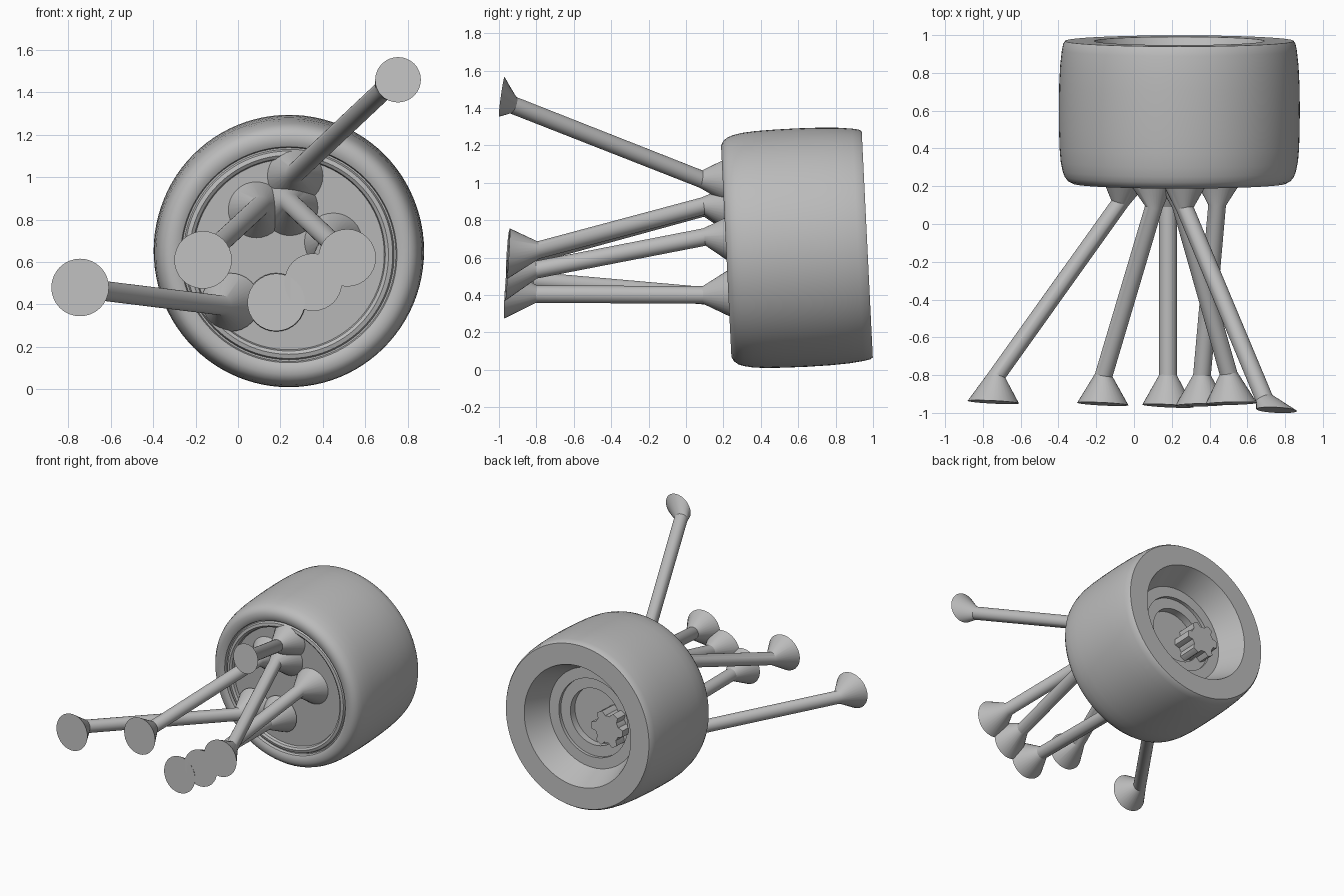
import bpy, bmesh, math
from mathutils import Vector

cube = bpy.data.objects.get("Cube")
if cube:
    bpy.data.objects.remove(cube, do_unlink=True)

grey = bpy.data.materials.new("plain_grey")
grey.use_nodes = True
grey.diffuse_color = (0.5, 0.5, 0.5, 1)
grey.node_tree.nodes["Principled BSDF"].inputs["Base Color"].default_value = (0.5, 0.5, 0.5, 1)


def loft(name, rings, sides, wave=None, angle=30):
    """Skin a row of circular rings (centre, normal, radius) and cap both ends."""
    bm = bmesh.new()
    rows = []
    for centre, normal, radius in rings:
        n = Vector(normal).normalized()
        u = n.cross(Vector((0, 0, 1))).normalized()
        v = u.cross(n)
        row = []
        for i in range(sides):
            a = math.tau * i / sides
            r = radius * (wave(a) if wave else 1)
            row.append(bm.verts.new(Vector(centre) + r * (u * math.cos(a) + v * math.sin(a))))
        rows.append(row)
    for a, b in zip(rows, rows[1:]):
        for i in range(sides):
            j = (i + 1) % sides
            bm.faces.new((a[i], a[j], b[j], b[i]))
    bm.faces.new(rows[0])
    bm.faces.new(rows[-1])
    bmesh.ops.recalc_face_normals(bm, faces=bm.faces)
    mesh = bpy.data.meshes.new(name)
    bm.to_mesh(mesh)
    bm.free()
    mesh.materials.append(grey)
    obj = bpy.data.objects.new(name, mesh)
    bpy.context.collection.objects.link(obj)
    bpy.ops.object.select_all(action='DESELECT')
    obj.select_set(True)
    bpy.context.view_layer.objects.active = obj
    bpy.ops.object.shade_smooth_by_angle(angle=math.radians(angle))
    return obj


# Wheel: turned profile (radius, distance along the cambered axle)
axle = Vector((0, 1, 0.049)).normalized()
hub = Vector((0.24, 0.22, 0.634))
profile = [
    (0.01, 0.035), (0.45, 0.035), (0.455, 0.015), (0.47, 0.005), (0.49, 0.01),
    (0.497, 0.025), (0.505, 0.025), (0.51, 0.005), (0.53, -0.005), (0.565, -0.005),
    (0.59, 0.008), (0.607, 0.03), (0.618, 0.06), (0.628, 0.11), (0.634, 0.18),
    (0.637, 0.28), (0.638, 0.4), (0.636, 0.52), (0.631, 0.62), (0.622, 0.70),
    (0.615, 0.735), (0.605, 0.75), (0.45, 0.75), (0.37, 0.56), (0.29, 0.56),
    (0.29, 0.535), (0.21, 0.535), (0.21, 0.48), (0.01, 0.48),
]
loft("wheel", [(hub + axle * t, axle, r) for r, t in profile], 96)


# Lobed wheel nut, set to one side in the hub
def lobes(a):
    return 0.9 + 0.13 * max(-1, min(1, 2.5 * math.cos(6 * a)))


nut = hub + Vector((-0.165, 0, -0.02))
loft("wheel_nut", [(nut + axle * t, axle, 0.13) for t in (0.47, 0.63)], 72, lobes)

# Suspension rods: outer mount, outer neck, wheel neck, wheel mount
rods = {
    "lower_right_rod": ((-0.745, -0.943, 0.48), (-0.725, -0.8, 0.475),
                        (-0.075, 0.11, 0.395), (-0.035, 0.255, 0.41)),
    "upper_right_rod": ((-0.165, -0.953, 0.61), (-0.16, -0.8, 0.62),
                        (0.105, 0.09, 0.865), (0.085, 0.255, 0.845)),
    "lower_middle_rod": ((0.18, -0.963, 0.41), (0.18, -0.8, 0.405),
                         (0.18, 0.09, 0.4), (0.18, 0.255, 0.41)),
    "steering_rod": ((0.355, -0.958, 0.505), (0.36, -0.8, 0.535),
                     (0.44, 0.1, 0.71), (0.45, 0.255, 0.695)),
    "upper_left_rod": ((0.515, -0.95, 0.62), (0.5, -0.79, 0.64),
                       (0.25, 0.09, 0.875), (0.245, 0.255, 0.855)),
    "high_rod": ((0.755, -0.985, 1.46), (0.69, -0.925, 1.415),
                 (0.27, 0.08, 1.02), (0.27, 0.25, 1.005)),
}
for name, points in rods.items():
    mount, neck, end, base = map(Vector, points)
    along = (end - neck).normalized()
    high = name == "high_rod"
    face = Vector((0.05, 1, -0.14)) if high else Vector((0.05 * (1 if mount.x < 0.2 else -0.5), 1, -0.06))
    mitre = along if high else along + face.normalized()
    loft(name, [
        (mount, face, 0.108 if high else 0.136),
        (neck, mitre, 0.047),
        (end, along + axle, 0.047),
        (base, axle, 0.138),
    ], 32, angle=25)
